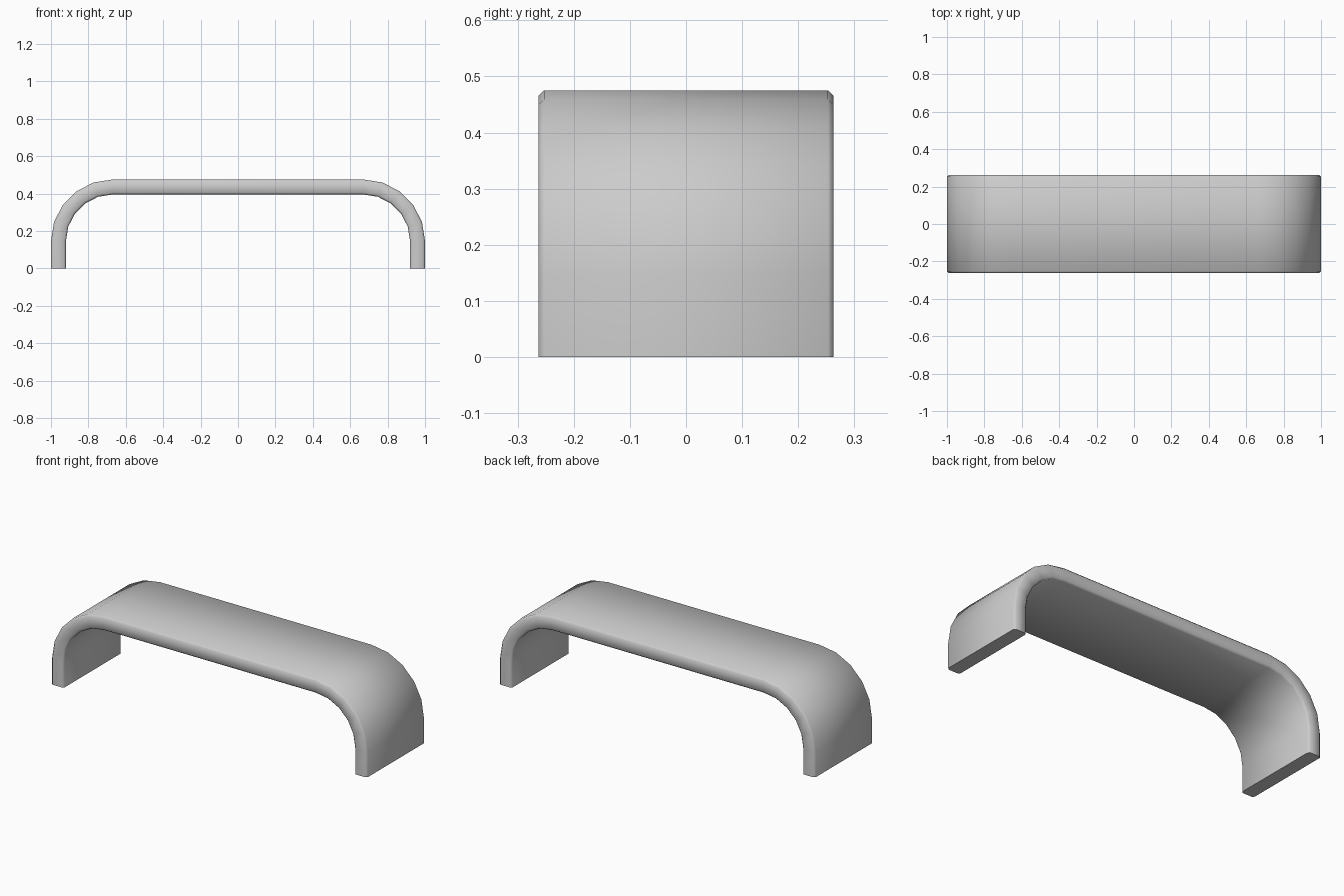
import bpy, bmesh
from math import sin, cos, pi, radians

cube = bpy.data.objects.get("Cube")
if cube:
    bpy.data.objects.remove(cube)

HALF_LENGTH, HEIGHT, HALF_DEPTH = 1.0, 0.475, 0.263
THICK, RADIUS, CHAMFER, STEPS = 0.08, 0.33, 0.01, 5

# Plain grey material
grey = bpy.data.materials.new("grey")
grey.use_nodes = True
colour = (0.6, 0.6, 0.6, 1)
grey.diffuse_color = colour
grey.node_tree.nodes["Principled BSDF"].inputs["Base Color"].default_value = colour

# Outer path as (x, z, normal angle): left foot, rounded shoulder, then mirrored
half = [(HALF_LENGTH, 0, 0)]
for i in range(STEPS + 1):
    a = pi / 2 * i / STEPS
    half.append((HALF_LENGTH - RADIUS + RADIUS * cos(a),
                 HEIGHT - RADIUS + RADIUS * sin(a), a))
path = half + [(-x, z, pi - a) for x, z, a in reversed(half)]

# Chamfered strap section as (depth y, distance inward from the outer face)
d, c, t = HALF_DEPTH, CHAMFER, THICK
edge = [(d - c, 0), (d, c), (d, t - c), (d - c, t)]
section = edge + [(-y, inset) for y, inset in reversed(edge)]

# Sweep the section along the path
bm = bmesh.new()
rings = [[bm.verts.new((x - inset * cos(a), y, z - inset * sin(a)))
          for y, inset in section] for x, z, a in path]
n = len(section)
for r, s in zip(rings, rings[1:]):
    for i in range(n):
        j = (i + 1) % n
        bm.faces.new((r[i], r[j], s[j], s[i]))

# Flat feet
bm.faces.new(rings[0])
bm.faces.new(rings[-1])
bmesh.ops.recalc_face_normals(bm, faces=bm.faces)

mesh = bpy.data.meshes.new("bar_handle")
bm.to_mesh(mesh)
bm.free()
mesh.materials.append(grey)
handle = bpy.data.objects.new("bar_handle", mesh)
bpy.context.collection.objects.link(handle)

# Smooth sides with crisp feet
bpy.context.view_layer.objects.active = handle
handle.select_set(True)
bpy.ops.object.shade_smooth_by_angle(angle=radians(60))
